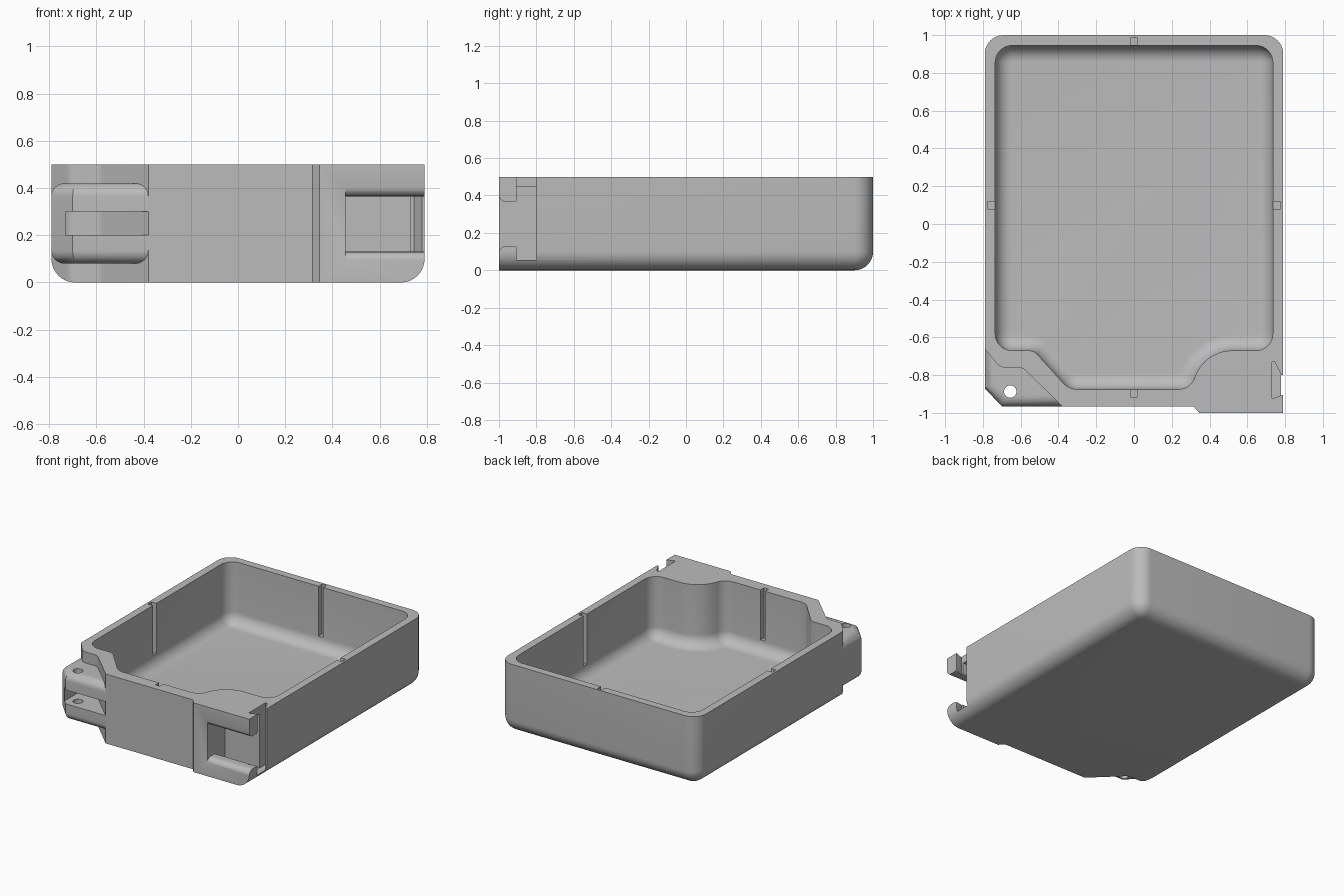
import bpy, bmesh, math
from mathutils import Vector, Matrix

cube = bpy.data.objects.get("Cube")
if cube:
    bpy.data.objects.remove(cube, do_unlink=True)

GREY = (0.5, 0.5, 0.5, 1.0)
grey = bpy.data.materials.new("plain_grey")
grey.use_nodes = True
grey.diffuse_color = GREY
grey.node_tree.nodes["Principled BSDF"].inputs["Base Color"].default_value = GREY


def rounded(points, inset=0.0, segments=10):
    """Counter-clockwise outline of (x, y, radius) corners, inset as a true offset."""
    ring, n = [], len(points)
    for i, point in enumerate(points):
        p = Vector(point[:2])
        radius = point[2] if len(point) > 2 else 0
        u1 = (p - Vector(points[i - 1][:2])).normalized()
        u2 = (Vector(points[(i + 1) % n][:2]) - p).normalized()
        n1, n2 = Vector((-u1.y, u1.x)), Vector((-u2.y, u2.x))
        p = p + (n1 + n2) * inset / (1 + n1.dot(n2))
        if not radius:
            ring.append(p)
            continue
        turn = math.atan2(u1.x * u2.y - u1.y * u2.x, u1.dot(u2))
        side = 1 if turn > 0 else -1
        radius = max(radius - side * inset, 0.001)
        start = p - u1 * radius * math.tan(abs(turn) / 2)
        centre = start + n1 * radius * side
        for k in range(segments + 1):
            ring.append(centre + Matrix.Rotation(turn * k / segments, 2) @ (start - centre))
    return ring


def loft(name, points, layers, along_x=False):
    """Stack (height, inset) copies of an outline into a closed solid."""
    bm = bmesh.new()
    rings = []
    for h, inset in layers:
        ring = rounded(points, inset)
        rings.append([bm.verts.new((h, p.x, p.y) if along_x else (p.x, p.y, h)) for p in ring])
    for low, high in zip(rings, rings[1:]):
        for i in range(len(low)):
            j = (i + 1) % len(low)
            bm.faces.new((low[i], low[j], high[j], high[i]))
    bm.faces.new(rings[0][::-1])
    bm.faces.new(rings[-1])
    mesh = bpy.data.meshes.new(name)
    bm.to_mesh(mesh)
    bm.free()
    mesh.materials.append(grey)
    obj = bpy.data.objects.new(name, mesh)
    bpy.context.collection.objects.link(obj)
    return obj


def bowl_layers(floor, radius, top, steps=10):
    """Heights and insets of a solid with a rounded lower edge."""
    angles = [math.pi / 2 * k / steps for k in range(steps + 1)]
    layers = [(floor + radius * (1 - math.cos(a)), radius * (1 - math.sin(a))) for a in angles]
    return layers + [(top, 0)]


def rect(x0, x1, y0, y1):
    return [(x0, y0), (x1, y0), (x1, y1), (x0, y1)]


def activate(obj):
    bpy.ops.object.select_all(action='DESELECT')
    obj.select_set(True)
    bpy.context.view_layer.objects.active = obj


def cut(obj, cutter, operation='DIFFERENCE'):
    activate(obj)
    cutter.hide_render = True
    mod = obj.modifiers.new("cut", 'BOOLEAN')
    mod.operation, mod.object, mod.solver = operation, cutter, 'EXACT'
    bpy.ops.object.modifier_apply(modifier=mod.name)
    bpy.data.objects.remove(cutter, do_unlink=True)


# Tray shell: rounded below at the sides and back, trimmed to the stepped front
W = 0.79
tray = loft("tray", [(-W, -1.3), (W, -1.3), (W, 1, 0.1), (-W, 1, 0.1)],
            bowl_layers(0, 0.1, 0.5))
front = [(-0.95, -0.46), (-0.71, -0.76, 0.06), (-0.59, -0.76, 0.06), (-0.38, -0.965),
         (0.315, -0.965), (0.345, -1), (1.1, -1), (1.1, 1.3), (-0.95, 1.3)]
cut(tray, loft("front_trim", front, [(-0.2, 0), (0.7, 0)]), 'INTERSECT')

# Cavity with a filleted floor
R = 0.09
cavity = [(0.735, -0.67, R), (0.735, 0.945, R), (-0.735, 0.945, R), (-0.735, -0.67, R),
          (-0.53, -0.67, 0.06), (-0.345, -0.875, 0.1), (0.3, -0.875, R), (0.37, -0.67, 0.21)]
cut(tray, loft("cavity", cavity, bowl_layers(0.055, 0.085, 0.6)))

# Narrow grooves in the four inner walls
grooves = [rect(-0.018, 0.018, 0.92, 0.985), rect(-0.018, 0.018, -0.915, -0.85),
           rect(0.71, 0.775, 0.08, 0.12), rect(-0.775, -0.71, 0.08, 0.12)]
for outline in grooves:
    cut(tray, loft("groove", outline, [(0.14, 0), (0.6, 0)]))

# Latch pocket: undercut channel with rounded lips, open to the side
channel = [(-1.1, 0.02), (-1.001, 0.02), (-1.001, 0.13, 0.04), (-0.905, 0.13, 0.015),
           (-0.905, 0.055), (-0.8, 0.055), (-0.8, 0.445), (-0.905, 0.445),
           (-0.905, 0.365, 0.015), (-1.001, 0.365, 0.04), (-1.001, 0.48), (-1.1, 0.48)]
cut(tray, loft("latch_channel", channel, [(0.455, 0), (0.9, 0)], along_x=True))
notch = [(0.73, -0.925), (0.785, -0.905), (0.9, -0.905), (0.9, -0.8), (0.78, -0.8),
         (0.745, -0.73), (0.73, -0.73)]
cut(tray, loft("latch_notch", notch, [(0.055, 0), (0.6, 0)]))

# Hinge lug with rounded outer edges
lug_outline = [(-W, -0.655), (-W, -0.87), (-0.7, -0.965), (-0.38, -0.965),
               (-0.4, -0.9), (-0.56, -0.73), (-0.735, -0.7)]
lug = loft("hinge_lug", lug_outline, [(0.08, 0), (0.42, 0)])
bm = bmesh.new()
bm.from_mesh(lug.data)
outer = [Vector(p) for p in lug_outline[:4]]
rims = [e for e in bm.edges
        if abs(e.verts[0].co.z - e.verts[1].co.z) < 0.01
        and all(min((v.co.xy - p).length for p in outer) < 0.001 for v in e.verts)]
bmesh.ops.bevel(bm, geom=rims, offset=0.055, segments=8, profile=0.5,
                affect='EDGES', clamp_overlap=True)
bm.to_mesh(lug.data)
bm.free()

# Strap slot and pin hole through the lug
cut(lug, loft("lug_slot", rect(-0.73, -0.2, -1.2, -0.5), [(0.2, 0), (0.3, 0)]))
pin = [(-0.655 + 0.033 * math.cos(a), -0.887 + 0.033 * math.sin(a))
       for a in (math.tau * k / 32 for k in range(32))]
cut(lug, loft("pin_hole", pin, [(0, 0), (0.6, 0)]))

for part in (tray, lug):
    activate(part)
    bpy.ops.object.shade_smooth_by_angle(angle=math.radians(30))
